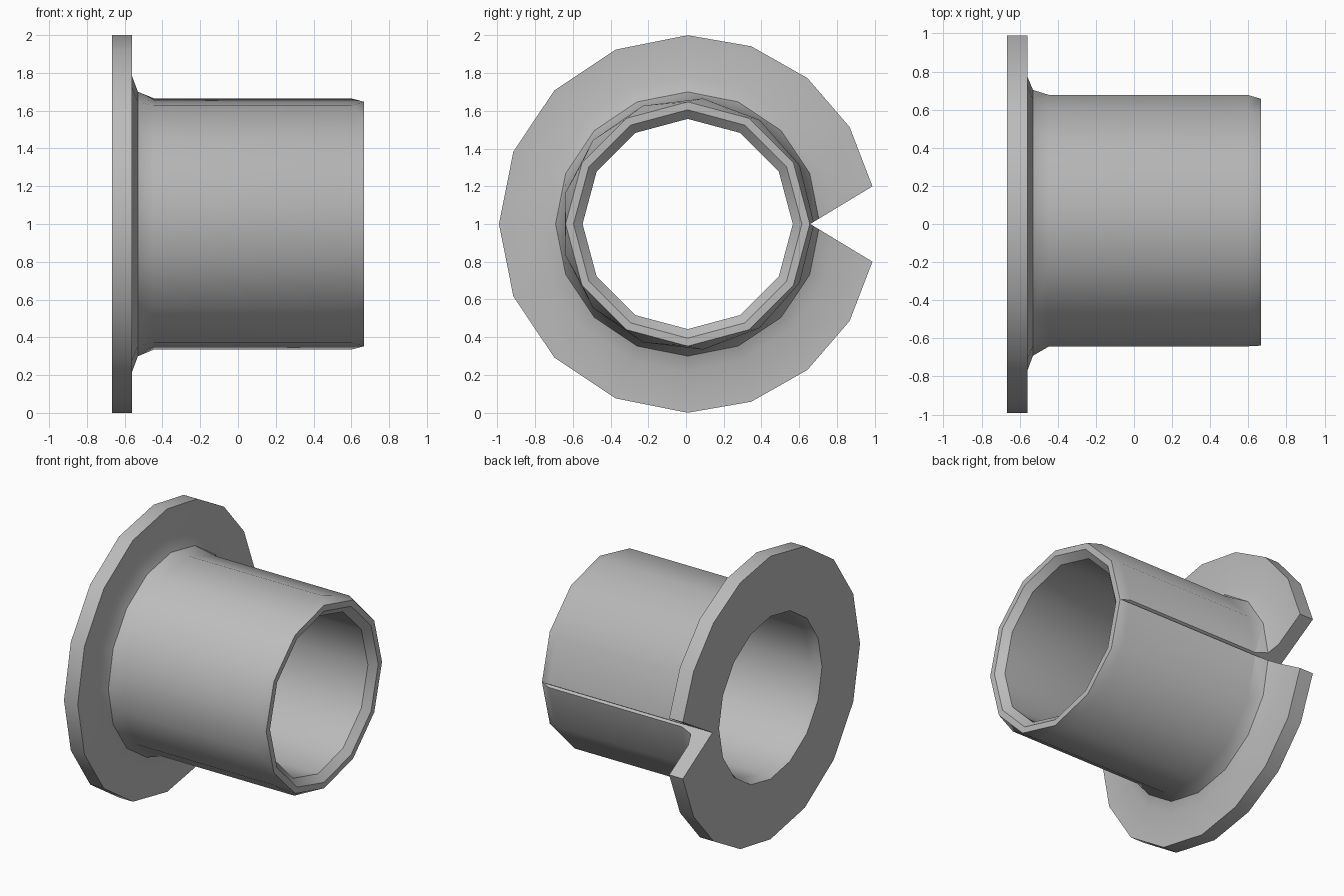
import bpy, bmesh
from math import radians, cos, sin

if "Cube" in bpy.data.objects:
    bpy.data.objects.remove(bpy.data.objects["Cube"], do_unlink=True)

CY, CZ = 0.009, 1.0   # axis of the bushing runs along x


def material(name, rgb):
    m = bpy.data.materials.new(name)
    m.use_nodes = True
    m.diffuse_color = (*rgb, 1)
    m.node_tree.nodes["Principled BSDF"].inputs["Base Color"].default_value = (*rgb, 1)
    return m


def make_object(name, bm, mat):
    bmesh.ops.recalc_face_normals(bm, faces=bm.faces)
    mesh = bpy.data.meshes.new(name)
    bm.to_mesh(mesh)
    bm.free()
    mesh.materials.append(mat)
    ob = bpy.data.objects.new(name, mesh)
    bpy.context.scene.collection.objects.link(ob)
    return ob


def even(n):
    return [360 * i / n for i in range(n)]


def ring(bm, x, r, angles):
    verts = [bm.verts.new((x, CY + r * cos(radians(a)), CZ + r * sin(radians(a)))) for a in angles]
    return verts, angles


def bridge(bm, ring_a, ring_b):
    """Join two rings: quads where the angles match, otherwise a strip of triangles."""
    (va, a), (vb, b) = ring_a, ring_b
    na, nb = len(a), len(b)
    if a == b:
        for i in range(na):
            k = (i + 1) % na
            bm.faces.new((va[i], va[k], vb[k], vb[i]))
        return
    a = a + [a[0] + 360, a[1] + 360]
    b = b + [b[0] + 360, b[1] + 360]
    i = j = 0
    while i < na or j < nb:
        if j == nb or (i < na and a[i] + a[i + 1] <= b[j] + b[j + 1]):
            bm.faces.new((va[i % na], va[(i + 1) % na], vb[j % nb]))
            i += 1
        else:
            bm.faces.new((va[i % na], vb[(j + 1) % nb], vb[j % nb]))
            j += 1


grey = material("plain grey", (0.5, 0.5, 0.5))

# Flange rim: finer steps on the split side, wide step over the notch
STEP = 19.7
side = [90 - STEP * i for i in range(4, -1, -1)]
rim = side + [90 + 22.5 * i for i in range(1, 9)] + [360 - a for a in reversed(side[:-1])]

# Closed section: flange, fillet, sleeve, chamfered end, bore
section = [
    (-0.667, 0.575, even(16)), (-0.667, 1.0, rim), (-0.56, 1.0, rim),
    (-0.56, 0.78, even(16)), (-0.53, 0.70, even(16)),
    (-0.445, 0.67, even(13)), (0.6, 0.67, even(13)),
    (0.667, 0.647, even(12)), (0.667, 0.605, even(12)),
    (0.62, 0.557, even(12)), (-0.6, 0.557, even(12)),
]
bm = bmesh.new()
rings = [ring(bm, *s) for s in section]
for k in range(len(rings)):
    bridge(bm, rings[k], rings[(k + 1) % len(rings)])
bushing = make_object("flanged_split_bushing", bm, grey)

# V-shaped wedge that opens the flange and scores the sleeve
bm = bmesh.new()
outline = [(0.658, 0), (1.2, 0.328), (1.2, -0.328)]
ends = [[bm.verts.new((x, y, CZ + z)) for y, z in outline] for x in (-1, 1)]
for end in ends:
    bm.faces.new(end)
for i in range(3):
    k = (i + 1) % 3
    bm.faces.new((ends[0][i], ends[0][k], ends[1][k], ends[1][i]))
wedge = make_object("notch_cutter", bm, grey)
wedge.hide_render = True

cut = bushing.modifiers.new("notch", "BOOLEAN")
cut.operation = "DIFFERENCE"
cut.solver = "EXACT"
cut.object = wedge
bpy.ops.object.select_all(action="DESELECT")
bpy.context.view_layer.objects.active = bushing
bushing.select_set(True)
bpy.ops.object.modifier_apply(modifier=cut.name)
bpy.data.objects.remove(wedge, do_unlink=True)
bpy.ops.object.shade_smooth_by_angle(angle=radians(35))
